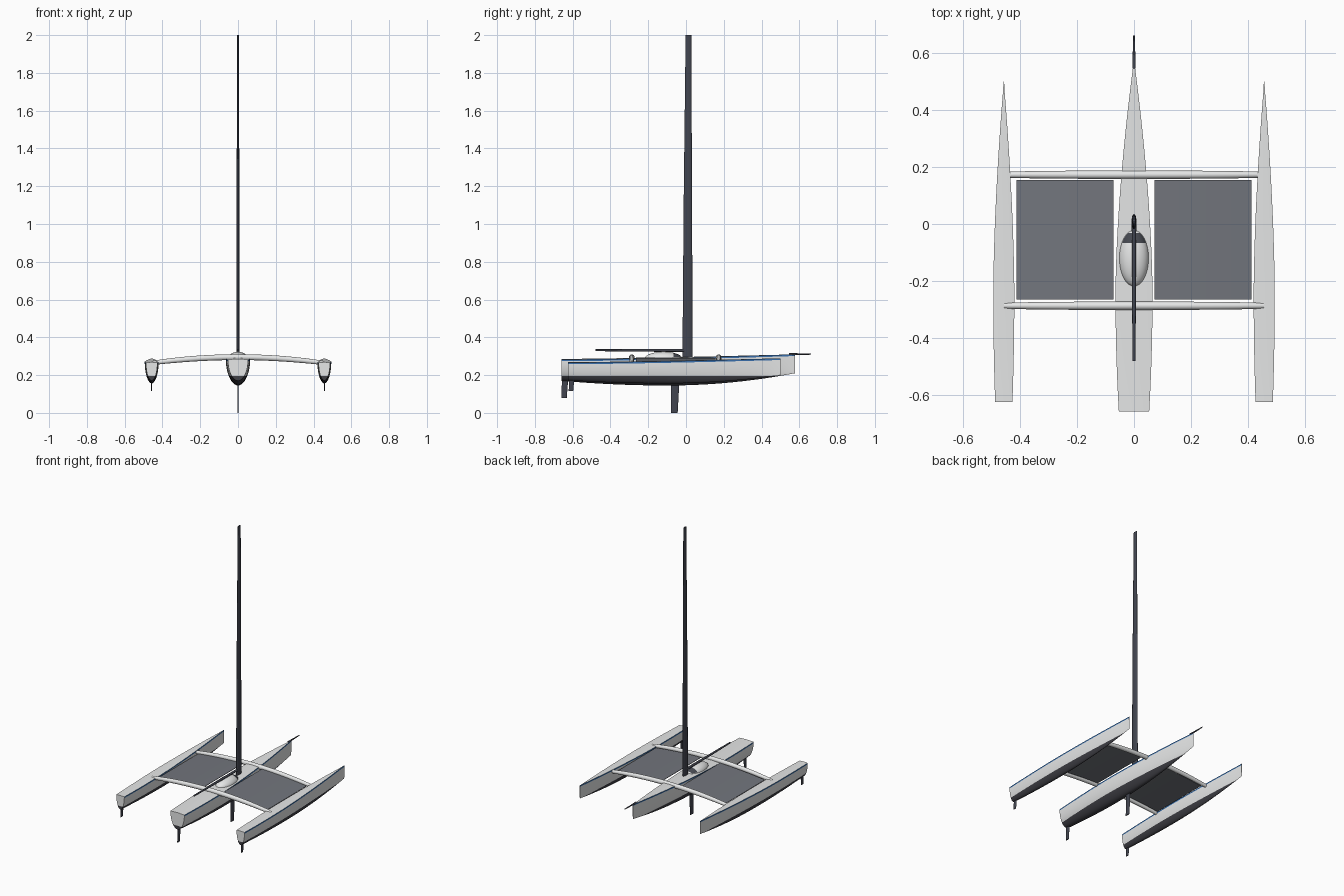
import bpy, bmesh, math
from mathutils import Vector

if "Cube" in bpy.data.objects:
    bpy.data.objects.remove(bpy.data.objects["Cube"])


def material(name, rgb):
    m = bpy.data.materials.new(name)
    m.diffuse_color = (*rgb, 1)
    m.use_nodes = True
    m.node_tree.nodes["Principled BSDF"].inputs["Base Color"].default_value = m.diffuse_color
    return m


WHITE = material("hull_white", (0.80, 0.81, 0.81))
BLUE = material("stripe_blue", (0.04, 0.16, 0.42))
BOTTOM = material("bottom_paint", (0.05, 0.05, 0.06))
CARBON = material("carbon_grey", (0.055, 0.06, 0.08))
NET = material("net_grey", (0.17, 0.18, 0.205))
GLASS = material("window_dark", (0.06, 0.065, 0.08))


def finish(name, bm, mats, angle=35):
    bmesh.ops.recalc_face_normals(bm, faces=bm.faces[:])
    me = bpy.data.meshes.new(name)
    bm.to_mesh(me)
    bm.free()
    for m in mats:
        me.materials.append(m)
    me.shade_smooth()
    me.set_sharp_from_angle(angle=math.radians(angle))
    ob = bpy.data.objects.new(name, me)
    bpy.context.collection.objects.link(ob)
    return ob


def loft(rings, stripe=()):
    """Skin closed rings and cap both ends; stripe = ring segments given slot 1."""
    bm = bmesh.new()
    vr = [[bm.verts.new(p) for p in r] for r in rings]
    n = len(vr[0])
    for a, b in zip(vr, vr[1:]):
        for i in range(n):
            j = (i + 1) % n
            f = bm.faces.new((a[i], a[j], b[j], b[i]))
            f.material_index = 1 if i in stripe else 0
    bm.faces.new(vr[0])
    bm.faces.new(vr[-1])
    return bm


def cut(bm, co, no):
    bmesh.ops.bisect_plane(bm, geom=bm.verts[:] + bm.edges[:] + bm.faces[:],
                           plane_co=co, plane_no=no)


def oval(c, u, v, n=16):
    """Elliptical ring around c with half-axis vectors u and v."""
    c, u, v = Vector(c), Vector(u), Vector(v)
    return [c + u * math.cos(2 * math.pi * i / n) + v * math.sin(2 * math.pi * i / n)
            for i in range(n)]


# Hulls: U-shaped sections, blue sheer stripe, dark bottom below the waterline
def hull(name, cx, stern, bow, wmax, sheer, keel, water=0.195):
    mid, steps, seg = -0.25, 36, 10
    rings = []
    for k in range(steps + 1):
        s = k / steps
        y = stern + (bow - stern) * s
        if y > mid:
            w = wmax * (1 - ((y - mid) / (bow - mid)) ** 1.69)
        else:
            w = wmax * (1 - 0.18 * ((y - mid) / (stern - mid)) ** 2)
        w = max(w, 0.0012)
        top = sheer[0] + (sheer[1] - sheer[0]) * s ** 1.5
        q = (y + 0.1) / ((bow if y > -0.1 else stern) + 0.1)
        low = keel[1] + (keel[2 if y > -0.1 else 0] - keel[1]) * q * q
        d = top - low
        t0 = math.asin(0.009 / d)
        angles = [0] + [t0 + (math.pi / 2 - t0) * i / seg for i in range(seg + 1)]
        side = [(w * math.cos(t), top - d * math.sin(t)) for t in angles]
        prof = [(0, top + 0.05 * w)] + side + [(-x, z) for x, z in side[-2::-1]]
        rings.append([(cx + x, y, z) for x, z in prof])
    n = len(rings[0])
    bm = loft(rings, stripe=(1, n - 2))
    cut(bm, (0, 0, water), (0, 0, 1))
    for f in bm.faces:
        if f.calc_center_median().z < water:
            f.material_index = 2
    finish(name, bm, [WHITE, BLUE, BOTTOM])


hull("main_hull", 0, -0.658, 0.577, 0.065, (0.283, 0.31), (0.17, 0.145, 0.21))
for side, label in ((-1, "left"), (1, "right")):
    hull(label + "_float", side * 0.457, -0.625, 0.5, 0.037,
         (0.267, 0.289), (0.172, 0.156, 0.2))


# Arched crossbeams, slimmer toward the rounded tips
def arch(x):
    return 0.295 - 0.031 * (x / 0.457) ** 2


for y, label in ((0.173, "front"), (-0.287, "rear")):
    rings = []
    for i in range(25):
        x = -0.457 + 0.914 * i / 24
        r = 0.0145 - 0.004 * (abs(x) / 0.457) ** 3
        rings.append(oval((x, y, arch(x)), (0, r, 0), (0, 0, r * 1.05)))
    finish(label + "_crossbeam", loft(rings), [WHITE])

# Nets following the beam arch
for side, label in ((-1, "left"), (1, "right")):
    rings = []
    for i in range(9):
        x = side * (0.072 + 0.341 * i / 8)
        z = arch(x) - 0.001
        rings.append([(x, -0.265, z), (x, 0.155, z), (x, 0.155, z - 0.003),
                      (x, -0.265, z - 0.003)])
    finish(label + "_net", loft(rings), [NET])

# Cabin pod with wrapped windscreen
bm = bmesh.new()
bmesh.ops.create_uvsphere(bm, u_segments=32, v_segments=20, radius=1)
for v in bm.verts:
    v.co = (v.co.x * 0.052, v.co.y * 0.101 - 0.119, v.co.z * 0.039 + 0.285)
for co, no in (((0, -0.066, 0), (0, 1, 0)), ((0, -0.031, 0), (0, 1, 0)),
               ((0, 0, 0.297), (0, 0, 1))):
    cut(bm, co, no)
for f in bm.faces:
    c = f.calc_center_median()
    if -0.066 < c.y < -0.031 and c.z > 0.297:
        f.material_index = 1
finish("cabin_pod", bm, [WHITE, GLASS])


# Tapered upright blades: (x, y, z, half thickness, half chord) at each end
def blade(name, x, *ends):
    rings = [oval((x, y, z), (t, 0, 0), (0, c, 0)) for y, z, t, c in ends]
    finish(name, loft(rings), [CARBON])


blade("mast", 0, (0.008, 0.285, 0.009, 0.027), (0.010, 1.15, 0.0075, 0.022),
      (0.013, 2.0, 0.0045, 0.015))
blade("daggerboard", 0, (-0.062, 0.0, 0.003, 0.018), (-0.057, 0.17, 0.004, 0.022))
blade("main_rudder", 0, (-0.645, 0.08, 0.003, 0.014), (-0.640, 0.19, 0.004, 0.017))
for side, label in ((-1, "left"), (1, "right")):
    blade(label + "_rudder", side * 0.457, (-0.609, 0.117, 0.0025, 0.012),
          (-0.605, 0.185, 0.003, 0.014))

# Boom and bowsprit
finish("boom", loft([oval((0, y, z), (r, 0, 0), (0, 0, r)) for y, z, r in
                     ((0.0, 0.331, 0.008), (-0.25, 0.331, 0.007), (-0.48, 0.332, 0.005))]),
       [CARBON])
finish("bowsprit", loft([oval((0, y, 0.311), (r, 0, 0), (0, 0, r)) for y, r in
                         ((0.545, 0.006), (0.6, 0.0045), (0.662, 0.003))]), [CARBON])
